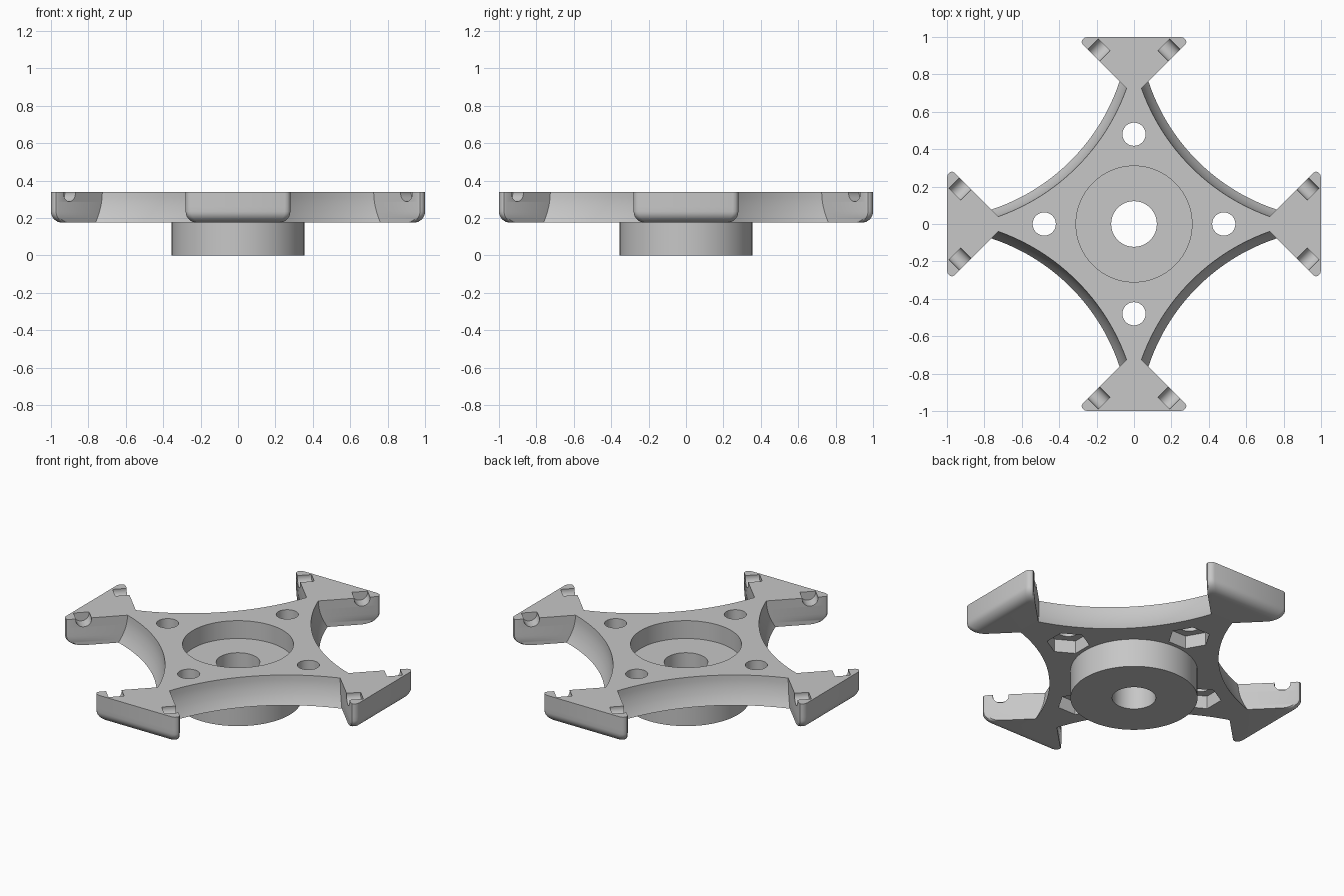
import bpy, bmesh, math
from mathutils import Matrix, Vector

cube = bpy.data.objects.get("Cube")
if cube:
    bpy.data.objects.remove(cube, do_unlink=True)

grey = bpy.data.materials.new("light_grey")
grey.use_nodes = True
colour = (0.57, 0.57, 0.57, 1)
grey.diffuse_color = colour
grey.node_tree.nodes["Principled BSDF"].inputs["Base Color"].default_value = colour

BOTTOM, TOP = 0.175, 0.34
FILLET = 0.06      # rounding under the arm ends
CENTRE = 1.1       # centre of each scooped side
SCOOP = 1.124      # scoop radius at the top
FLARE = 0.047      # how far the scoop wall spreads at the bottom
FLANK = 0.685      # arm flanks follow y - x = FLANK
ARC_STEPS = 40


def make_object(name, bm):
    bmesh.ops.recalc_face_normals(bm, faces=bm.faces)
    mesh = bpy.data.meshes.new(name)
    bm.to_mesh(mesh)
    bm.free()
    mesh.materials.append(grey)
    obj = bpy.data.objects.new(name, mesh)
    bpy.context.collection.objects.link(obj)
    return obj


def cylinder(name, radius, z0, z1, x=0, y=0, sides=64, matrix=None):
    bm = bmesh.new()
    if matrix is None:
        matrix = Matrix.Translation((x, y, (z0 + z1) / 2))
    bmesh.ops.create_cone(bm, cap_ends=True, segments=sides, radius1=radius,
                          radius2=radius, depth=z1 - z0, matrix=matrix)
    return make_object(name, bm)


def combine(target, tool, operation):
    mod = target.modifiers.new(operation.lower(), 'BOOLEAN')
    mod.object, mod.operation, mod.solver = tool, operation, 'EXACT'
    graph = bpy.context.evaluated_depsgraph_get()
    result = bpy.data.meshes.new_from_object(target.evaluated_get(graph))
    target.modifiers.clear()
    target.data = result
    bpy.data.objects.remove(tool, do_unlink=True)


# Outline of the four-armed plate at one height
def outline(inset, radius):
    tip = [(0.25 - inset, 1 - inset), (0.266 - inset, 0.995 - inset),
           (0.277 - inset, 0.984 - inset), (0.28 - inset, 0.973 - inset),
           (0.275 - inset, 0.96 - inset)]
    u = (FLANK - math.sqrt(2 * radius ** 2 - FLANK ** 2)) / 2
    start = math.atan2(u, u - FLANK)
    sweep = -1.5 * math.pi - 2 * start
    arc = []
    for i in range(ARC_STEPS + 1):
        a = start + sweep * i / ARC_STEPS
        arc.append((CENTRE + radius * math.cos(a), CENTRE + radius * math.sin(a)))
    quarter = tip + arc + [(y, x) for x, y in reversed(tip)]
    points = []
    for k in range(4):
        points += quarter
        quarter = [(y, -x) for x, y in quarter]
    return points


# Plate with arms: lofted through stacked outlines
bm = bmesh.new()
rings = []
heights = [FILLET * (1 - math.cos(i * math.pi / 16)) for i in range(9)]
heights += [0.085, 0.11, 0.135, TOP - BOTTOM]
for h in heights:
    drop = max(0, FILLET - h)
    inset = FILLET - math.sqrt(FILLET ** 2 - drop ** 2)
    flare = FLARE * (1 - h / (TOP - BOTTOM)) ** 2
    rings.append([bm.verts.new((x, y, BOTTOM + h))
                  for x, y in outline(inset, SCOOP - flare)])
for low, high in zip(rings, rings[1:]):
    for i in range(len(low)):
        j = (i + 1) % len(low)
        bm.faces.new((low[i], low[j], high[j], high[i]))
bm.faces.new(rings[0])
bm.faces.new(rings[-1])
bracket = make_object("four_arm_bracket", bm)

# Hub below, with round recess and central bore
combine(bracket, cylinder("hub", 0.355, 0, 0.2, sides=96), 'UNION')
combine(bracket, cylinder("recess", 0.31, 0.23, 0.5, sides=96), 'DIFFERENCE')
combine(bracket, cylinder("bore", 0.122, -0.1, 0.5), 'DIFFERENCE')

for k in range(4):
    turn = Matrix.Rotation(k * math.pi / 2, 4, 'Z')
    # Bolt hole and hexagonal nut pocket, one flat facing the hub
    spot = turn @ Vector((0.48, 0, 0))
    combine(bracket, cylinder("bolt_hole", 0.062, 0, 0.5, spot.x, spot.y, 40), 'DIFFERENCE')
    place = turn @ Matrix.Translation((0.48, 0, 0.2)) @ Matrix.Rotation(math.pi, 4, 'Z')
    combine(bracket, cylinder("nut_pocket", 0.12, 0.145, 0.255, sides=6, matrix=place), 'DIFFERENCE')
    # Round grooves cut square into both flanks of the arm
    for side in (1, -1):
        axis = Vector((-side, 1, 0)).normalized()
        middle = Vector((side * 0.216, 0.901, 0.333)) + axis * 0.015
        place = turn @ Matrix.Translation(middle) @ axis.to_track_quat('Z', 'Y').to_matrix().to_4x4()
        combine(bracket, cylinder("groove", 0.045, 0, 0.13, sides=32, matrix=place), 'DIFFERENCE')

bpy.ops.object.select_all(action='DESELECT')
bracket.select_set(True)
bpy.context.view_layer.objects.active = bracket
bpy.ops.object.shade_smooth_by_angle(angle=math.radians(30))
